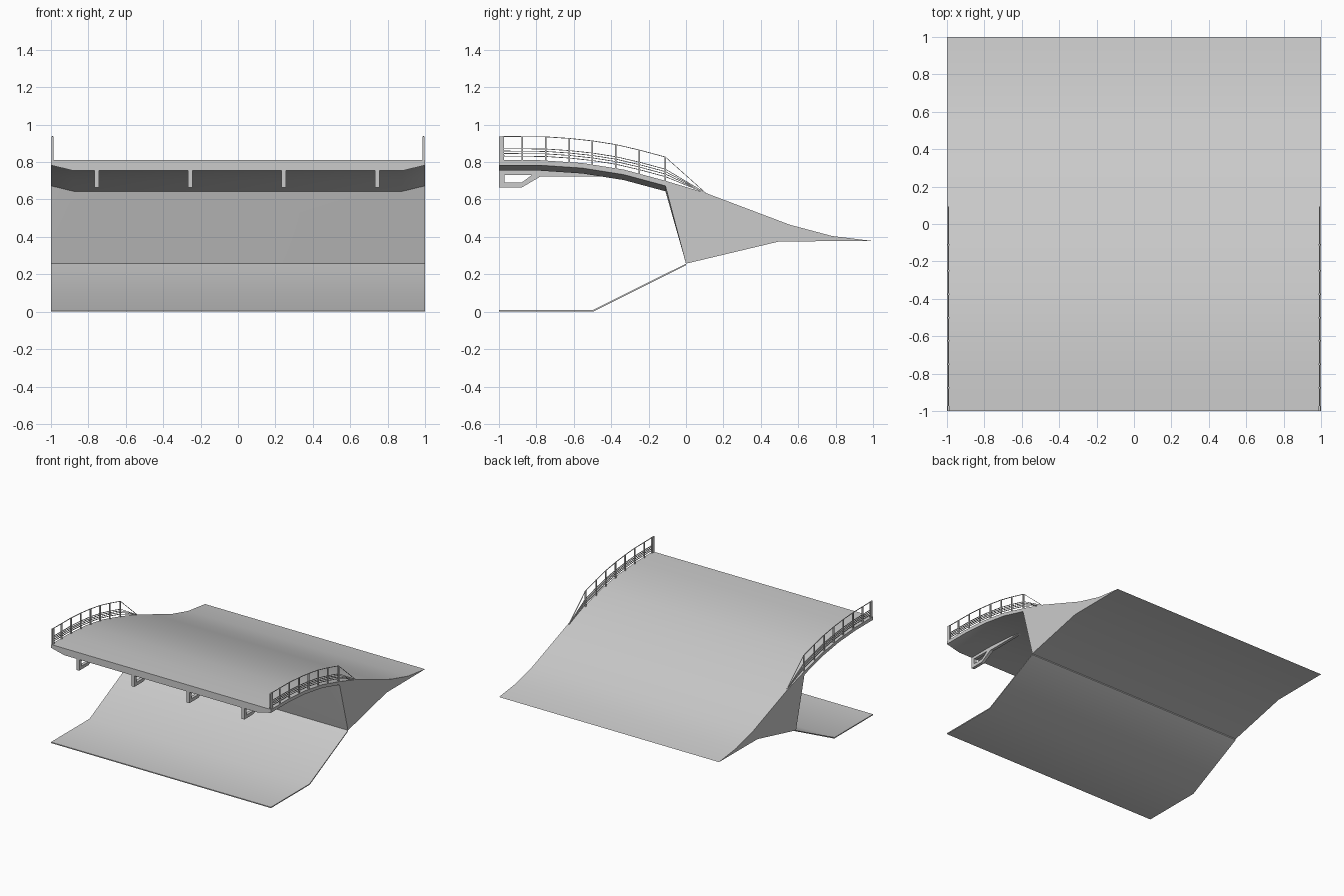
import bpy, bmesh, math

if "Cube" in bpy.data.objects:
    bpy.data.objects.remove(bpy.data.objects["Cube"])

# Deck surface stations (y, z)
TOP = [(-1, .81), (-.78, .81), (-.555, .795), (-.333, .76), (-.11, .70),
       (.105, .635), (.33, .55), (.555, .465), (.78, .405), (1, .378)]


def deck_z(y):
    for (a, za), (b, zb) in zip(TOP, TOP[1:]):
        if a <= y <= b:
            return za + (zb - za) * (y - a) / (b - a)
    return TOP[-1][1]


def finish(name, bm, smooth=False):
    bmesh.ops.recalc_face_normals(bm, faces=bm.faces)
    me = bpy.data.meshes.new(name)
    bm.to_mesh(me)
    bm.free()
    ob = bpy.data.objects.new(name, me)
    bpy.context.collection.objects.link(ob)
    if smooth:
        bpy.ops.object.select_all(action='DESELECT')
        ob.select_set(True)
        bpy.context.view_layer.objects.active = ob
        bpy.ops.object.shade_smooth_by_angle(angle=math.radians(30))
    return ob


def prisms(name, parts, smooth=False):
    """Each part is (yz profile, x0, x1), extruded along x."""
    bm = bmesh.new()
    for pts, x0, x1 in parts:
        a = [bm.verts.new((x0, y, z)) for y, z in pts]
        b = [bm.verts.new((x1, y, z)) for y, z in pts]
        bm.faces.new(a)
        bm.faces.new(b[::-1])
        for i in range(len(pts)):
            j = (i + 1) % len(pts)
            bm.faces.new((a[i], b[i], b[j], a[j]))
    return finish(name, bm, smooth)


def rect(y0, y1, z0, z1):
    return [(y0, z0), (y1, z0), (y1, z1), (y0, z1)]


# Overhanging deck with chamfered underside, joined to the rear wedge
bm = bmesh.new()
V = bm.verts.new
F = bm.faces.new
rings = [[V((-1, y, z)), V((1, y, z)), V((1, y, z - .027)), V((.88, y, z - .056)),
          V((-.88, y, z - .056)), V((-1, y, z - .027))] for y, z in TOP[:5]]
F(rings[0])
for a, b in zip(rings, rings[1:]):
    for i in range(6):
        j = (i + 1) % 6
        F((a[i], a[j], b[j], b[i]))
r = rings[-1]
left, right = [r[0]], [r[1]]
for y, z in TOP[5:]:
    left.append(V((-1, y, z)))
    right.append(V((1, y, z)))
    F((left[-2], right[-2], right[-1], left[-1]))
under = [(V((-1, y, z)), V((1, y, z))) for y, z in [(.5, .376), (0, .257)]]
(ml, mr), (fl, fr) = under
F((left[-1], right[-1], mr, ml))
F((ml, mr, fr, fl))
F((fl, fr, r[3], r[4]))
F((fr, r[2], r[3]))
F((fl, r[4], r[5]))
F(left + [ml, fl, r[5]])
F(right + [mr, fr, r[2]])
finish("deck_and_wedge", bm, True)

# Thin lower floor rising to the wedge
prisms("lower_floor", [([(-1, .008), (-.5, .008), (0, .257), (0, .249),
                         (-.496, 0), (-1, 0)], -1, 1)], True)

# Four looped support brackets below the front edge
for k, x in enumerate((-.755, -.255, .245, .745)):
    x0, x1 = x - .0125, x + .0125
    prisms(f"bracket_{k + 1}", [
        (rect(-1, -.97, .663, .757), x0, x1),
        (rect(-.97, -.88, .663, .69), x0, x1),
        ([(-.88, .663), (-.78, .722), (-.74, .755), (-.79, .755), (-.88, .69)], x0, x1),
        ([(-.97, .732), (-.81, .732), (-.78, .722), (-.42, .722),
          (-.56, .745), (-.78, .757), (-.97, .757)], x0, x1)])

# Railings: thick end post, slim posts, top rail and four low rails
PATH = [-.98, -.75, -.625, -.5, -.375, -.25, -.11, .105]
POSTS = [-.875, -.75, -.625, -.5, -.375, -.25, -.112]
for side, s in (("left", -1), ("right", 1)):
    xa, xb = s * .986, s * .997
    parts = [(rect(-1, -.972, .80, .938), xa, xb)]
    for y in POSTS:
        z = deck_z(y)
        parts.append((rect(y - .004, y + .004, z - .01, z + .127), xa, xb))
    for h in (.022, .036, .049, .062, .127):
        up = [(y, deck_z(y) + (h if y < 0 else 0) + .002) for y in PATH]
        low = [(y, z - .004) for y, z in reversed(up)]
        parts.append((up + low, s * .989, s * .994))
    prisms(f"railing_{side}", parts)
